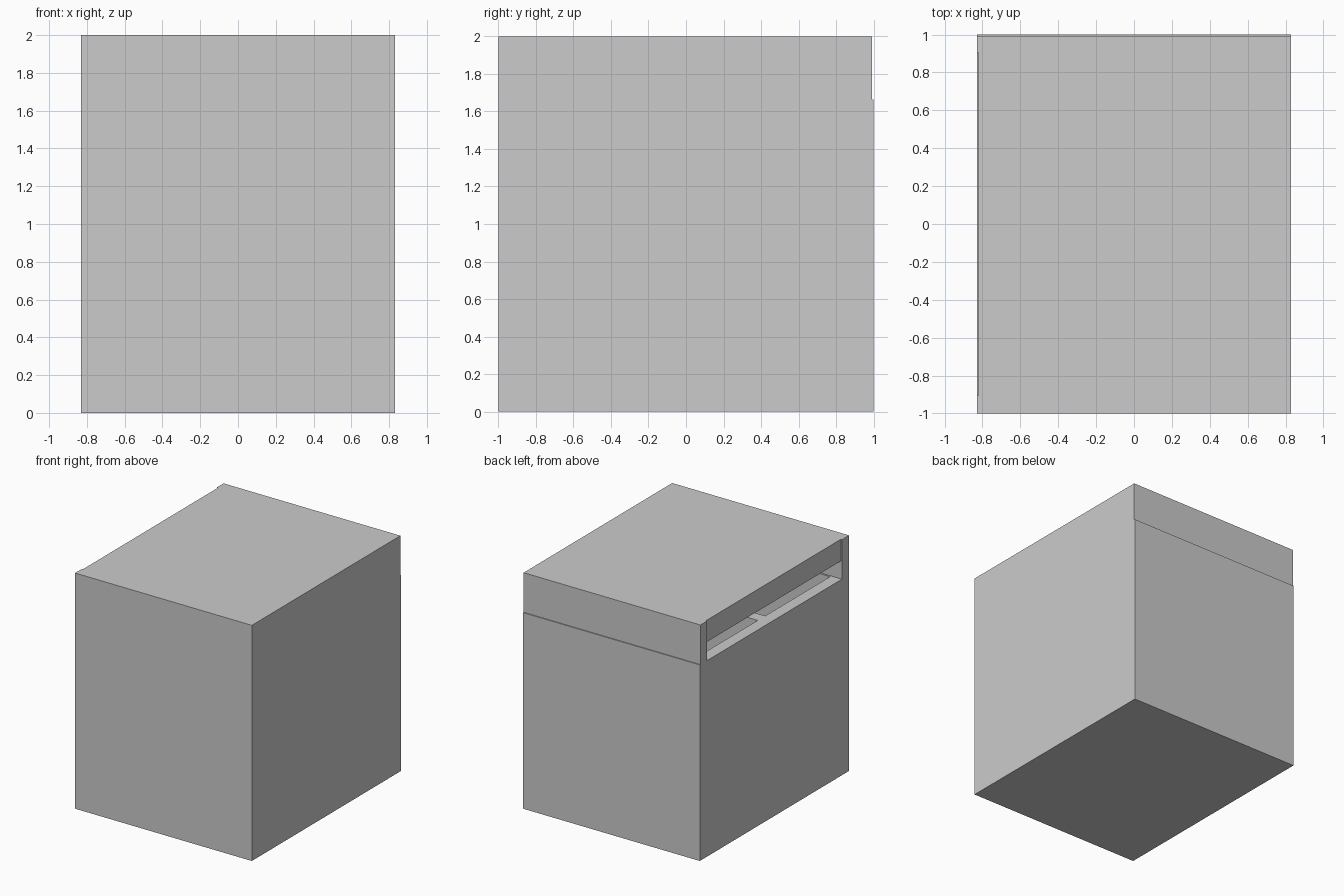
import bpy

if "Cube" in bpy.data.objects:
    bpy.data.objects.remove(bpy.data.objects["Cube"])

W, BACK, FRONT, SPLIT, TOP = 0.83, 1.0, -1.0, 1.664, 2.0


def box(name, x, y, z):
    """Box from (min, max) ranges on each axis."""
    bpy.ops.mesh.primitive_cube_add(size=1)
    ob = bpy.context.object
    ob.name = name
    for v in ob.data.vertices:
        for i, (lo, hi) in enumerate((x, y, z)):
            v.co[i] = lo + (v.co[i] + 0.5) * (hi - lo)
    return ob


def carve(target, *ranges):
    """Subtract a box from the target and delete the cutter."""
    cutter = box("cutter", *ranges)
    cutter.hide_render = True
    mod = target.modifiers.new("cut", "BOOLEAN")
    mod.operation = "DIFFERENCE"
    mod.solver = "EXACT"
    mod.object = cutter
    bpy.context.view_layer.objects.active = target
    bpy.ops.object.modifier_apply(modifier=mod.name)
    bpy.data.objects.remove(cutter, do_unlink=True)


# Lower cabinet with two deep bin wells side by side
cabinet = box("cabinet", (-W, W), (FRONT, BACK), (0, SPLIT))
for y_range in ((0.08, 0.91), (-0.89, -0.02)):
    carve(cabinet, (-0.73, 0.73), y_range, (0.1, SPLIT + 0.1))

# Hood on top, its back set in slightly from the cabinet
hood = box("hood", (-W, W), (FRONT, BACK - 0.008), (SPLIT, TOP))
# hollow interior, open to the wells
carve(hood, (-0.79, 0.73), (-0.905, 0.905), (SPLIT - 0.1, 1.96))
# shallow recess in front of the upper flap
carve(hood, (-W - 0.1, -0.82), (-0.905, 0.905), (SPLIT - 0.1, TOP + 0.1))
# access slot below the flap
carve(hood, (-W - 0.1, -0.75), (-0.905, 0.905), (SPLIT - 0.1, 1.815))
